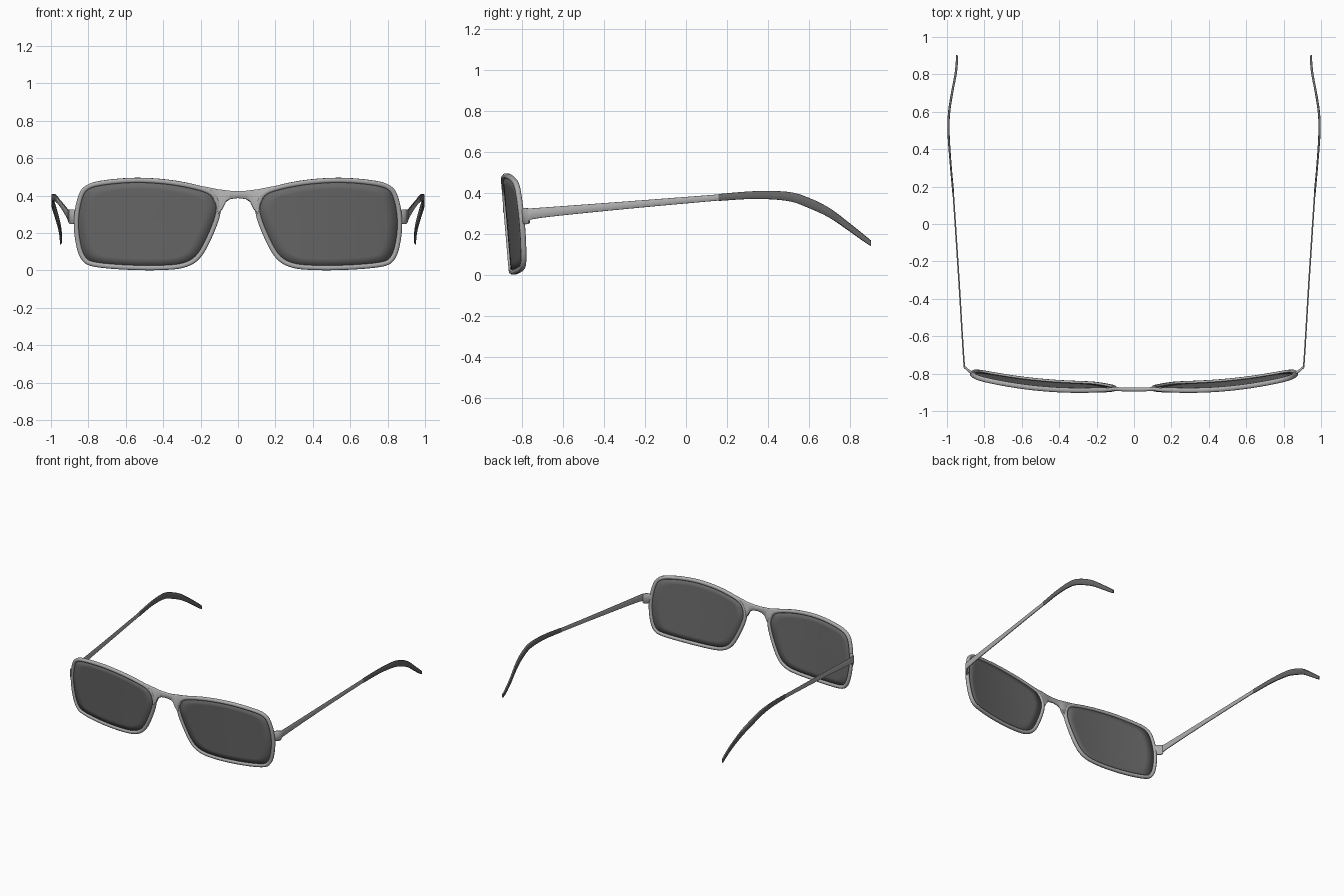
import bpy, bmesh, math
from mathutils import Vector

cube = bpy.data.objects.get("Cube")
if cube:
    bpy.data.objects.remove(cube)


def material(name, grey):
    m = bpy.data.materials.new(name)
    m.use_nodes = True
    colour = (grey, grey, grey, 1)
    m.diffuse_color = colour
    m.node_tree.nodes["Principled BSDF"].inputs["Base Color"].default_value = colour
    return m


METAL = material("light grey metal", 0.42)
GLASS = material("dark grey lens", 0.14)
RUBBER = material("dark grey tip", 0.14)


def spline(points, steps, closed=False):
    """Smooth curve through tuples of any length."""
    pts = [Vector(p) for p in points]
    n = len(pts)
    pick = (lambda i: pts[i % n]) if closed else (lambda i: pts[max(0, min(n - 1, i))])
    out = []
    for i in range(n if closed else n - 1):
        a, b, c, d = (pick(i + k) for k in (-1, 0, 1, 2))
        for s in range(steps):
            t = s / steps
            out.append(b + (c - a) * (t / 2) + (2 * a - 5 * b + 4 * c - d) * (t * t / 2)
                       + (3 * b - a - 3 * c + d) * (t ** 3 / 2))
    return out if closed else out + [pts[-1]]


def finish(name, bm, mat, angle=40):
    bmesh.ops.recalc_face_normals(bm, faces=bm.faces)
    mesh = bpy.data.meshes.new(name)
    bm.to_mesh(mesh)
    bm.free()
    mesh.materials.append(mat)
    ob = bpy.data.objects.new(name, mesh)
    bpy.context.collection.objects.link(ob)
    bpy.ops.object.select_all(action="DESELECT")
    ob.select_set(True)
    bpy.context.view_layer.objects.active = ob
    bpy.ops.object.shade_smooth_by_angle(angle=math.radians(angle))
    return ob


def loft(name, rings, mat, closed=False):
    """Skin a row of equal rings, capping open ends."""
    bm = bmesh.new()
    rows = [[bm.verts.new(p) for p in r] for r in rings]
    for a, b in zip(rows, rows[1:] + (rows[:1] if closed else [])):
        for i in range(len(a)):
            j = (i + 1) % len(a)
            bm.faces.new((a[i], a[j], b[j], b[i]))
    if not closed:
        bm.faces.new(rows[0])
        bm.faces.new(rows[-1])
    return finish(name, bm, mat, 50)


def section(centre, u, v, hu, hv):
    """Rounded rectangle spanned by directions u and v."""
    c = min(hu, hv) * 0.5
    corners = [(hu, hv - c), (hu - c, hv), (c - hu, hv), (-hu, hv - c),
               (-hu, c - hv), (c - hu, -hv), (hu - c, -hv), (hu, c - hv)]
    return [centre + u * a + v * b for a, b in corners]


def on_front(x, z):
    """Point on the wrapped, tilted front surface."""
    wrap = 0.19 * max(0, abs(x) - 0.25) ** 2
    return Vector((x, -0.893 + wrap + 0.085 * (0.5 - z), z))


# Lens outline (x, z)
OUTLINE = [(.117, .31), (.128, .375), (.16, .412), (.25, .44), (.385, .463), (.545, .472),
           (.705, .46), (.8, .435), (.836, .375), (.853, .267), (.845, .16), (.818, .075),
           (.76, .043), (.57, .027), (.385, .027), (.28, .043), (.214, .09), (.155, .2)]
# Temple and tip rows: x, y, lower z, upper z, half thickness
TEMPLE = [(.862, -.797, .262, .32, .006), (.882, -.786, .248, .326, .007),
          (.902, -.765, .252, .325, .005), (.91, -.725, .276, .327, .004),
          (.936, -.3, .321, .358, .004), (.966, .16, .363, .393, .004)]
TIP = [(.966, .16, .361, .395, .005), (.982, .34, .371, .409, .005),
       (.992, .5, .36, .405, .006), (.988, .6, .326, .376, .006), (.973, .7, .279, .326, .006),
       (.954, .8, .211, .251, .006), (.947, .87, .161, .195, .006), (.948, .903, .14, .168, .005)]

UP = Vector((0, 0, 1))


def arm(name, rows, side, mat):
    path = spline(rows, 6)
    rings = []
    for i, p in enumerate(path):
        d = path[min(i + 1, len(path) - 1)] - path[max(i - 1, 0)]
        across = Vector((d[1], -d[0], 0)).normalized()
        # keep the height measured vertically while leaning ends with the path
        ring = section(Vector((p[0], p[1], (p[2] + p[3]) / 2)), across, UP,
                       p[4], (p[3] - p[2]) / 2)
        rings.append([Vector((side * q.x, q.y, q.z)) for q in ring])
    loft(name, rings, mat)


for side, word in ((1, "left"), (-1, "right")):
    edge = spline(OUTLINE, 4, closed=True)
    n = len(edge)

    # Rim around the lens
    rings = []
    for i, p in enumerate(edge):
        d = edge[(i + 1) % n] - edge[i - 1]
        out = Vector((-d.y, d.x)).normalized()
        c = p + out * 0.011
        base = on_front(c.x, c.y)
        ahead = on_front(c.x + out.x * .01, c.y + out.y * .01)
        u = (ahead - base).normalized()
        along = on_front(c.x + d.x, c.y + d.y) - base
        v = u.cross(along).normalized()
        rings.append([Vector((side * q.x, q.y, q.z))
                      for q in section(base, u, v, 0.0125, 0.013)])
    loft(word + "_rim", rings, METAL, closed=True)

    # Lens: concentric rings following the front surface
    bm = bmesh.new()
    mid = Vector((.49, .25))
    rows = []
    for k in range(1, 7):
        flat = [mid + (p - mid) * (k / 6) for p in edge]
        rows.append([bm.verts.new(on_front(side * q.x, q.y)) for q in flat])
    hub = bm.verts.new(on_front(side * mid.x, mid.y))
    for i in range(n):
        j = (i + 1) % n
        bm.faces.new((hub, rows[0][i], rows[0][j]))
        for a, b in zip(rows, rows[1:]):
            bm.faces.new((a[i], b[i], b[j], a[j]))
    lens = finish(word + "_lens", bm, GLASS)
    thick = lens.modifiers.new("thickness", "SOLIDIFY")
    thick.thickness = 0.006
    thick.offset = 0

    # Temple with its hinge end, and the curved tip
    arm(word + "_temple", TEMPLE, side, METAL)
    arm(word + "_temple_tip", TIP, side, RUBBER)

# Bridge: x, lower z, upper z, mirrored about the middle
half = [(0, .387, .425), (.04, .382, .426), (.065, .366, .429), (.082, .33, .431),
        (.105, .3, .434), (.125, .375, .438), (.16, .414, .445), (.25, .446, .461)]
bars = [(-x, a, b) for x, a, b in half[:0:-1]] + half
loft("bridge", [section(on_front(x, (a + b) / 2), UP, Vector((0, 1, 0)), (b - a) / 2, 0.01)
                for x, a, b in bars], METAL)
